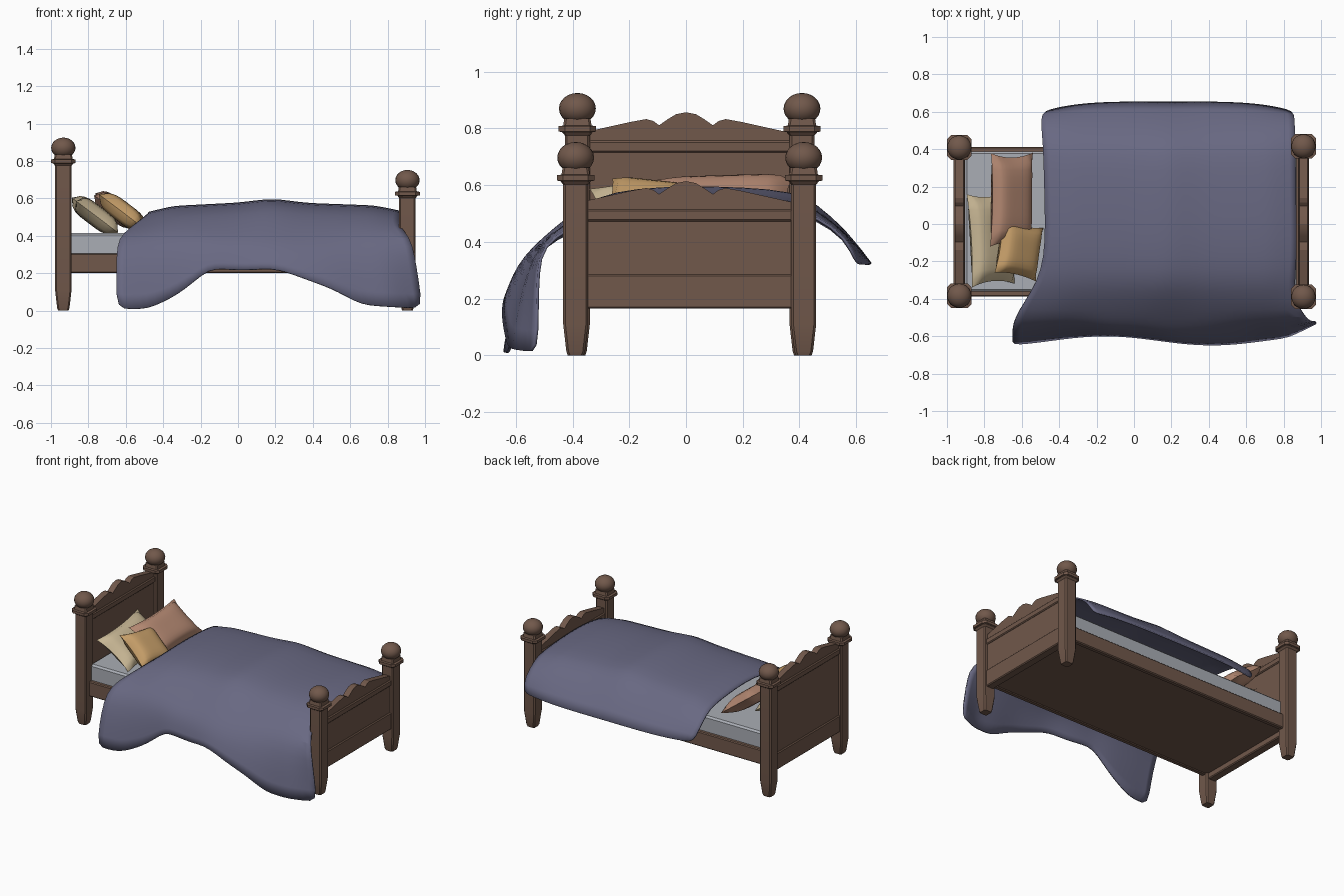
import bpy, bmesh, math
from mathutils import Matrix, Vector

if "Cube" in bpy.data.objects:
    bpy.data.objects.remove(bpy.data.objects["Cube"])

YC = 0.013  # middle line of the frame


def mat(name, c):
    m = bpy.data.materials.new(name)
    m.diffuse_color = (*c, 1)
    m.use_nodes = True
    m.node_tree.nodes["Principled BSDF"].inputs["Base Color"].default_value = m.diffuse_color
    return m


WOOD = mat("wood", (0.165, 0.098, 0.07))
SHEET = mat("sheet", (0.4, 0.42, 0.46))
BLUE = mat("blue_cloth", (0.14, 0.14, 0.225))


def finish(bm, name, m, smooth=30):
    bmesh.ops.recalc_face_normals(bm, faces=bm.faces)
    me = bpy.data.meshes.new(name)
    bm.to_mesh(me)
    bm.free()
    ob = bpy.data.objects.new(name, me)
    bpy.context.collection.objects.link(ob)
    me.materials.append(m)
    bpy.ops.object.select_all(action='DESELECT')
    bpy.context.view_layer.objects.active = ob
    ob.select_set(True)
    bpy.ops.object.shade_smooth_by_angle(angle=math.radians(smooth))
    return ob


def box(name, x0, x1, y0, y1, z0, z1, m, bevel=0.006):
    bm = bmesh.new()
    c = Vector(((x0 + x1) / 2, (y0 + y1) / 2, (z0 + z1) / 2))
    bmesh.ops.create_cube(bm, size=1, matrix=Matrix.Translation(c)
                          @ Matrix.Diagonal((x1 - x0, y1 - y0, z1 - z0, 1)))
    bmesh.ops.bevel(bm, geom=bm.edges[:], offset=bevel, segments=1, affect='EDGES')
    return finish(bm, name, m, 20)


def post(name, x, y, drop):
    """Chamfered square post with tapered foot, collar and ball."""
    bm = bmesh.new()
    prof = [(0, .028), (.014, .033), (.11, .044), (.775 - drop, .044), (.787 - drop, .054),
            (.789 - drop, .066), (.808 - drop, .066), (.810 - drop, .05), (.835 - drop, .046)]
    rings = []
    for z, h in prof:
        k = h - (.022 if h > .06 else .008)
        pts = [(h, -k), (h, k), (k, h), (-k, h), (-h, k), (-h, -k), (-k, -h), (k, -h)]
        rings.append([bm.verts.new((x + a, y + b, z)) for a, b in pts])
    for r, s in zip(rings, rings[1:]):
        for i in range(8):
            bm.faces.new((r[i], r[(i + 1) % 8], s[(i + 1) % 8], s[i]))
    bm.faces.new(rings[0])
    bm.faces.new(rings[-1])
    bmesh.ops.create_uvsphere(bm, u_segments=20, v_segments=12, radius=1,
                              matrix=Matrix.Translation((x, y, .87 - drop))
                              @ Matrix.Diagonal((.065, .065, .055, 1)))
    finish(bm, name, WOOD)


def board(name, x, drop):
    """Scalloped end board with raised rails."""
    half = [(.035, .85), (.065, .832), (.095, .811), (.115, .826), (.14, .833),
            (.2, .822), (.37, .784)]
    top = [(-a, b) for a, b in reversed(half)] + [(0, .857)] + half
    pts = [(-.37, .17 + drop)] + top + [(.37, .17 + drop)]
    bm = bmesh.new()
    f = bm.faces.new([bm.verts.new((x - .022, a, b - drop)) for a, b in pts])
    ext = bmesh.ops.extrude_face_region(bm, geom=[f])
    bmesh.ops.translate(bm, vec=(.044, 0, 0),
                        verts=[v for v in ext['geom'] if isinstance(v, bmesh.types.BMVert)])
    finish(bm, name, WOOD, 20)
    for i, (z0, z1) in enumerate([(.165, .285), (.715 - drop, .757 - drop)]):
        box(f"{name}_rail_{i}", x - .03, x + .03, -.37, .39, z0, z1, WOOD)


# Frame
for label, x, drop, bd, hy in (("head", -.934, 0, 0, .396), ("foot", .906, .173, .243, .402)):
    for side, s in (("front", -1), ("back", 1)):
        post(f"{label}_post_{side}", x, YC + s * hy, drop)
    board(f"{label}board", x, bd)
for side, s in (("front", -1), ("back", 1)):
    a, b = sorted((YC + s * .365, YC + s * .4))
    box(f"side_rail_{side}", -.92, .89, a, b, .2, .305, WOOD)
box("base", -.92, .89, -.36, .385, .205, .27, WOOD)
box("mattress", -.905, .87, -.362, .388, .26, .415, SHEET, .012)


def lerp(table, x):
    for (a, p), (b, q) in zip(table, table[1:]):
        if x <= b:
            return p + (q - p) * max(0, (x - a) / (b - a))
    return table[-1][1]


# Blanket: rows of y, z, left x, right x, share of arch, share of hem height
rows = [(.655, .325, -.48, .85, 0, 0), (.57, .435, -.5, .86, .3, 0), (.46, .53, -.49, .86, .7, 0),
        (.38, .57, -.485, .865, 1, 0), (.2, .585, -.48, .865, 1, 0), (0, .59, -.475, .87, 1, 0),
        (-.18, .58, -.48, .87, 1, 0), (-.31, .555, -.52, .86, 1, 0), (-.41, .49, -.58, .86, .7, 0),
        (-.51, .41, -.64, .92, .3, 0), (-.565, .3, -.65, .945, 0, .4), (-.6, .16, -.65, .965, 0, .75),
        (-.625, 0, -.65, .99, 0, 1)]
arch = [(-.65, -.075), (-.5, -.065), (-.35, -.028), (0, -.01), (.18, .012), (.37, -.012),
        (.73, -.025), (.9, -.06)]
hem = [(-.65, .01), (-.47, .01), (-.3, .1), (-.15, .23), (.03, .215), (.2, .23),
       (.5, .12), (.67, .03), (1, .01)]
N = 20
bm = bmesh.new()
grid = []
for y, z, xl, xr, ka, kh in rows:
    line = []
    for i in range(N + 1):
        t = i / N
        x = xl + (xr - xl) * t
        zz = z + ka * lerp(arch, x) + kh * lerp(hem, x)
        if kh:  # hem keeps a steady slope below the bed edge
            h = lerp(hem, x)
            zz = h + (z / .41) * (.40 - h)
        yy = y + (-.025 * math.sin(t * 9 + 2) * kh if kh else 0)
        if y > .6:
            yy -= .05 * abs(2 * t - 1) ** 4
        if kh and t > .9:
            yy += .07 * kh * (t - .9) * 10
        line.append(bm.verts.new((x, yy, zz)))
    grid.append(line)
for r, s in zip(grid, grid[1:]):
    for i in range(N):
        bm.faces.new((r[i], s[i], s[i + 1], r[i + 1]))
blanket = finish(bm, "blanket", BLUE, 40)
sub = blanket.modifiers.new("soften", 'SUBSURF')
sub.levels = sub.render_levels = 1
th = blanket.modifiers.new("thickness", 'SOLIDIFY')
th.thickness = .01


def pillow(name, loc, sx, sy, tilt, turn, spin, col):
    """Plump cushion with pinched corners and a thin seam."""
    n = 12
    bm = bmesh.new()
    M = (Matrix.Translation(loc) @ Matrix.Rotation(math.radians(turn), 4, 'Z')
         @ Matrix.Rotation(math.radians(tilt), 4, 'Y') @ Matrix.Rotation(math.radians(spin), 4, 'Z'))
    for s in (1, -1):
        vs = []
        for i in range(n + 1):
            for j in range(n + 1):
                u, v = 2 * i / n - 1, 2 * j / n - 1
                px = u * sx / 2 * (1 - .1 * (1 - v * v) * u * u)
                py = v * sy / 2 * (1 - .1 * (1 - u * u) * v * v)
                pz = s * .055 * ((1 - u ** 4) * (1 - v ** 4)) ** .6
                vs.append(bm.verts.new(M @ Vector((px, py, pz))))
        for i in range(n):
            for j in range(n):
                a = i * (n + 1) + j
                bm.faces.new((vs[a], vs[a + 1], vs[a + n + 2], vs[a + n + 1]))
    bmesh.ops.remove_doubles(bm, verts=bm.verts[:], dist=.0005)
    finish(bm, name, mat(name + "_cloth", col), 50)


# Pillows leaning on the headboard
pillow("pillow_cream", (-.765, -.08, .51), .29, .5, 37, 0, 4, (.6, .49, .31))
pillow("pillow_rose", (-.655, .13, .54), .28, .5, 37, -3, 3, (.46, .25, .17))
pillow("pillow_tan", (-.615, -.14, .525), .28, .29, 37, 0, -10, (.56, .34, .14))
